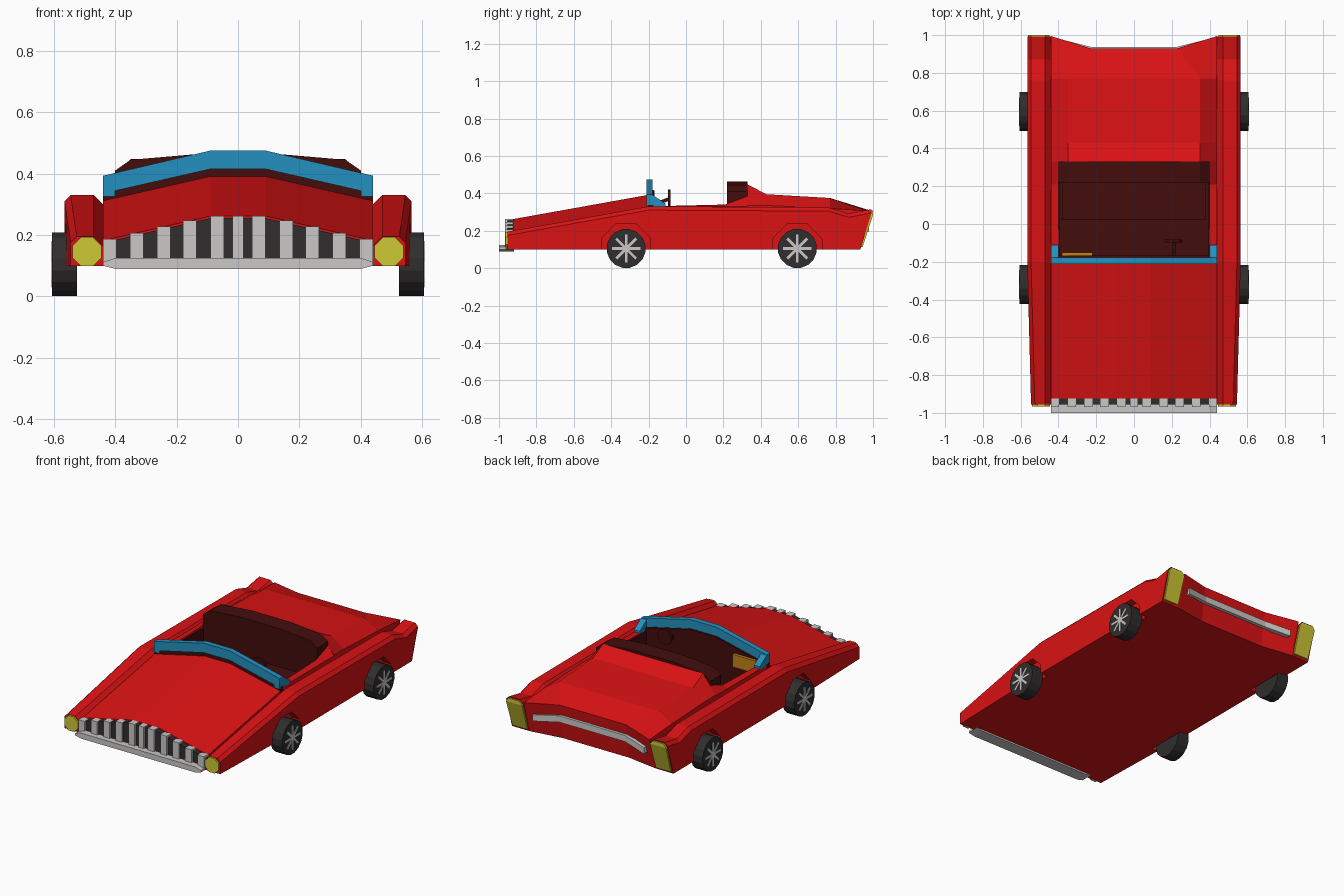
import bpy, math

if "Cube" in bpy.data.objects:
    bpy.data.objects.remove(bpy.data.objects["Cube"])


def material(name, rgb):
    m = bpy.data.materials.new(name)
    m.diffuse_color = (*rgb, 1)
    m.use_nodes = True
    m.node_tree.nodes["Principled BSDF"].inputs["Base Color"].default_value = m.diffuse_color
    return m


RED = material("red_paint", (0.70, 0.006, 0.007))
MAROON = material("dark_maroon", (0.058, 0.004, 0.004))
BLUE = material("blue_glass", (0.017, 0.28, 0.52))
YELLOW = material("yellow_lamp", (0.62, 0.58, 0.035))
SILVER = material("silver_trim", (0.60, 0.57, 0.57))
BLACK = material("dark_rubber", (0.03, 0.026, 0.026))
ORANGE = material("orange_panel", (0.55, 0.22, 0.01))


def loft(name, sections, mat):
    """Bridge equal, even-length loops; each runs along one side and back."""
    n = len(sections[0])
    verts = [p for s in sections for p in s]
    faces = []
    for k in range(len(sections) - 1):
        a, b = k * n, (k + 1) * n
        faces += [(a + i, a + (i + 1) % n, b + (i + 1) % n, b + i) for i in range(n)]
    for base in (0, (len(sections) - 1) * n):
        caps = [(base + i, base + i + 1, base + n - 2 - i, base + n - 1 - i)
                for i in range(n // 2 - 1)]
        faces += caps if base else [c[::-1] for c in caps]
    me = bpy.data.meshes.new(name)
    me.from_pydata(verts, [], faces)
    # make the shell face outwards whichever way the loop was drawn
    vol = 0
    for f in faces:
        p = [me.vertices[i].co for i in f]
        vol += p[0].dot(p[1].cross(p[2])) + p[0].dot(p[2].cross(p[3]))
    if vol < 0:
        me.flip_normals()
    me.materials.append(mat)
    ob = bpy.data.objects.new(name, me)
    bpy.context.collection.objects.link(ob)
    return ob


def slab(name, pts, y0, y1, mat):
    return loft(name, [[(x, y, z) for x, z in pts] for y in (y0, y1)], mat)


def box(name, x0, x1, y0, y1, z0, z1, mat):
    return slab(name, [(x0, z0), (x1, z0), (x1, z1), (x0, z1)], y0, y1, mat)


def band(half_top, half_bottom):
    """Symmetric outline from (x, z) points listed from outside to centre."""
    def full(h):
        return [(-x, z) for x, z in h] + [(x, z) for x, z in reversed(h)]
    return full(half_bottom) + full(half_top)[::-1]


def cylinder(name, r, depth, loc, sides, mat, rot, axis='X'):
    pts = []
    bpy.ops.mesh.primitive_cylinder_add(vertices=sides, radius=r, depth=depth, location=loc,
                                        rotation=(0, math.pi / 2, 0) if axis == 'X' else (math.pi / 2, 0, 0))
    ob = bpy.context.object
    ob.name = name
    for v in ob.data.vertices:
        c, s = math.cos(rot), math.sin(rot)
        x, y = v.co.x, v.co.y
        v.co.x, v.co.y = c * x - s * y, s * x + c * y
    ob.data.materials.append(mat)
    return ob


def rear_y(z):
    return 0.932 + 0.06 * min(1, (z - 0.1) / 0.18)


WHEELS_Y = (-0.32, 0.595)
BOT = 0.10

# hood, grille and cowl share one crowned outline
hood = [[(x, -0.925, z) for x, z in band([(.44, .182), (.09, .262)], [(.44, BOT), (.09, BOT)])],
        [(x, -0.20, z) for x, z in band([(.44, .312), (.09, .392)], [(.44, BOT), (.09, BOT)])]]
loft("hood", hood, RED)
slab("grille_back", band([(.44, .175), (.09, .255)], [(.44, .11), (.09, .11)]), -.955, -.92, BLACK)
for cx in (-.418, -.33, -.242, -.157, -.068, 0, .068, .157, .242, .33, .418):
    w = .022 if cx else .018
    z = .262 - max(0, abs(cx) - .09) * .08 / .35
    box("grille_bar", cx - w, cx + w, -.968, -.925, .112, z, SILVER)
slab("front_bumper", band([(.44, .112), (.40, .125)], [(.44, .10), (.40, .09)]), -1.0, -.92, SILVER)

# rear deck
deck = []
for y, xm, zm, zs in ((.33, .35, .447, .335), (.43, .35, .395, .335), (.77, .35, .375, .32)):
    deck.append([(x, y, z) for x, z in band([(.44, zs), (xm, zm)], [(.44, BOT), (xm, BOT)])])
deck.append([(-.44, .932, BOT), (-.23, .90, BOT), (.23, .90, BOT), (.44, .932, BOT),
             (.44, .995, .305), (.23, .93, .32), (-.23, .93, .32), (-.44, .995, .305)])
loft("rear_deck", deck, RED)
loft("rear_bumper", [[(x, y - .03, z0), (x, y, z0), (x, y, z0 + .04), (x, y - .03, z0 + .04)]
                     for x, y, z0 in ((-.39, .978, .195), (-.23, .938, .215),
                                      (.23, .938, .215), (.39, .978, .195))], SILVER)

# cockpit
box("underfloor", -.44, .44, -.2, .33, BOT, .13, RED)
box("cockpit_floor", -.40, .40, -.2, .33, .13, .14, MAROON)
box("seat_cushion", -.38, .38, .02, .23, .14, .22, MAROON)
slab("seat_back", band([(.40, .41), (.35, .445), (.14, .463)],
                       [(.40, .14), (.35, .14), (.14, .14)]), .22, .33, MAROON)
slab("dashboard", band([(.40, .345), (.09, .416)], [(.40, .14), (.09, .14)]), -.202, -.168, MAROON)
slab("cowl", band([(.44, .338), (.09, .418)], [(.44, .29), (.09, .37)]), -.205, -.175, MAROON)
box("glove_panel", -.38, -.22, -.17, -.15, .27, .35, ORANGE)
wheel = cylinder("steering_wheel", .05, .014, (.21, -.09, .37), 10, MAROON, 0, 'Y')
loft("steering_column", [[(.20, y, z), (.22, y, z), (.22, y, z + .02), (.20, y, z + .02)]
                         for y, z in ((-.17, .33), (-.09, .36))], MAROON)

# windshield
slab("windshield", band([(.44, .393), (.09, .475)], [(.44, .335), (.09, .415)]), -.212, -.178, BLUE)

for s in (-1, 1):
    # windshield side piece
    prof = [(-.212, .325), (-.18, .325), (-.11, .325), (-.11, .345), (-.18, .393), (-.212, .393)]
    loft("windshield_side", [[(s * x, y, z) for y, z in prof] for x in (.40, .44)], BLUE)

    # cockpit sill with dark lining
    loft("sill", [[(s * .40, y, BOT), (s * .44, y, BOT), (s * .44, y, .33), (s * .40, y, z)]
                  for y, z in ((-.2, .328), (.21, .34), (.33, .385))], RED)
    box("sill_lining", *sorted((s * .394, s * .401)), -.18, .23, .14, .325, MAROON)

    # fender running the whole length
    secs = []
    for y, xo, zt in ((-.955, .545, .195), (-.2, .565, .33), (.76, .565, .325),
                      (.87, .565, .292), (None, .565, .315)):
        ring = [(.44, BOT), (.47, BOT), (xo - .02, BOT), (xo, BOT),
                (xo, zt - .02), (xo - .02, zt), (.47, zt), (.44, zt - .03)]
        secs.append([(s * x, rear_y(z) if y is None else y, z) for x, z in ring])
    fender = loft("fender", secs, RED)
    cutters = []
    for y in WHEELS_Y:
        c = cylinder("arch_cutter", .142, .2, (s * .615, y, .105), 8, RED, math.pi / 8)
        c.hide_render = True
        cutters.append(c)
        m = fender.modifiers.new("arch", 'BOOLEAN')
        m.operation, m.solver, m.object = 'DIFFERENCE', 'EXACT', c
    bpy.context.view_layer.update()
    dg = bpy.context.evaluated_depsgraph_get()
    cut = bpy.data.meshes.new_from_object(fender.evaluated_get(dg))
    fender.modifiers.clear()
    fender.data = cut
    for c in cutters:
        bpy.data.objects.remove(c)

    # lamps
    cylinder("headlight", .051, .016, (s * .492, -.957, .146), 8, YELLOW, math.pi / 8, 'Y')
    loft("tail_light", [[(s * a, rear_y(z) - .01, z), (s * b, rear_y(z) - .01, z),
                         (s * b, rear_y(z) + .008, z), (s * a, rear_y(z) + .008, z)]
                        for a, b, z in ((.45, .555, .112), (.447, .56, .285), (.468, .545, .308))], YELLOW)

    # wheels with eight-spoke trims
    for y in WHEELS_Y:
        cylinder("wheel", .105, .08, (s * .565, y, .105), 16, BLACK, math.pi / 16)
        for k in range(4):
            spoke = box("wheel_spoke", -.003, .003, -.076, .076, -.007, .007, SILVER)
            spoke.location = (s * .605, y, .105)
            spoke.rotation_euler = (k * math.pi / 4, 0, 0)
